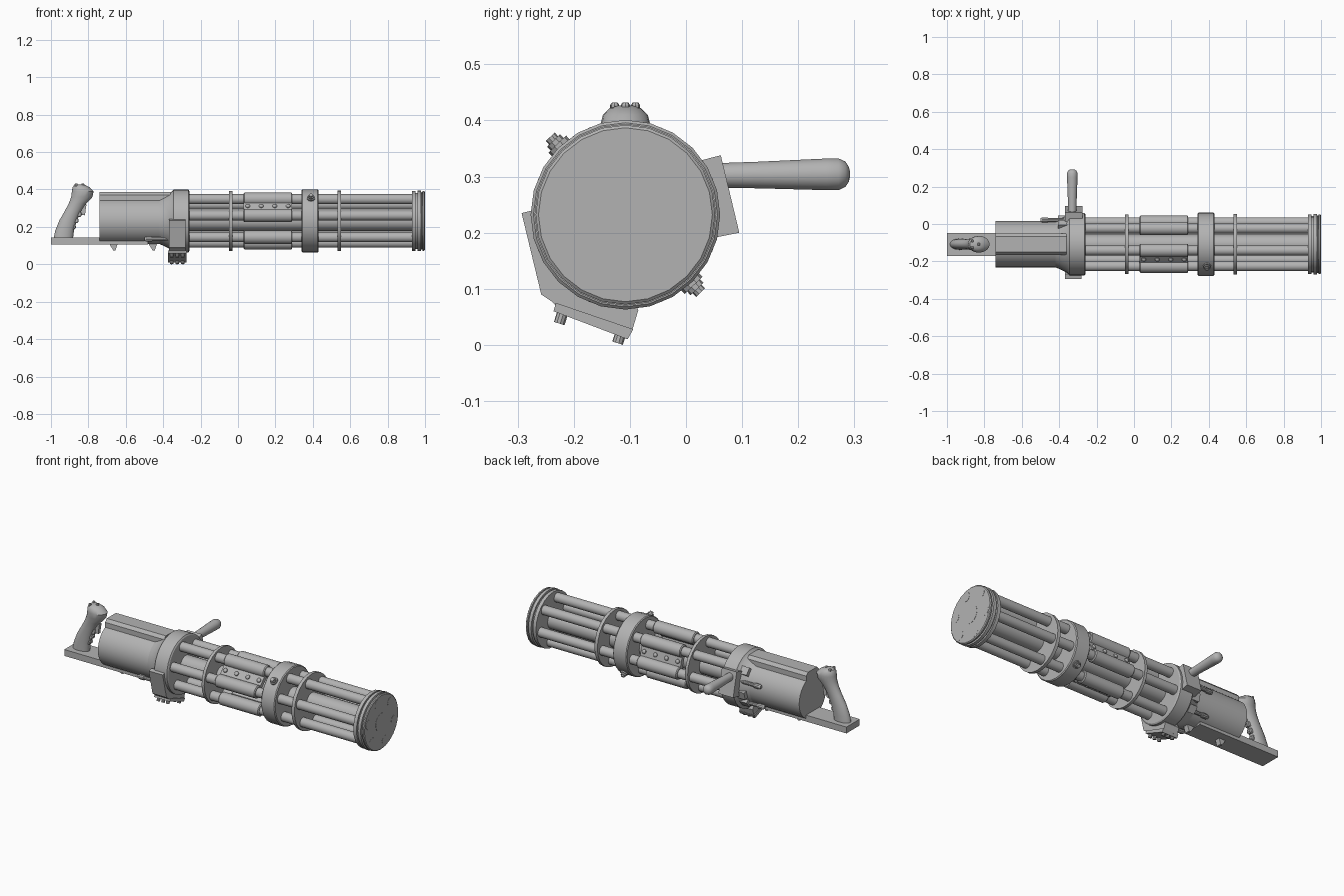
import bpy, bmesh, math
from mathutils import Vector

if "Cube" in bpy.data.objects:
    bpy.data.objects.remove(bpy.data.objects["Cube"])

CY, CZ = -0.108, 0.232          # barrel axis
ROLL = -14                      # roll of the barrel cluster, degrees

mat = bpy.data.materials.new("gunmetal grey")
mat.diffuse_color = (0.45, 0.45, 0.45, 1)
mat.use_nodes = True
mat.node_tree.nodes["Principled BSDF"].inputs["Base Color"].default_value = mat.diffuse_color


def finish(name, bm, smooth=True):
    bmesh.ops.recalc_face_normals(bm, faces=bm.faces)
    me = bpy.data.meshes.new(name)
    bm.to_mesh(me)
    bm.free()
    me.materials.append(mat)
    ob = bpy.data.objects.new(name, me)
    bpy.context.collection.objects.link(ob)
    if smooth:
        bpy.ops.object.select_all(action='DESELECT')
        ob.select_set(True)
        bpy.context.view_layer.objects.active = ob
        bpy.ops.object.shade_smooth_by_angle(angle=math.radians(32))
    return ob


def skin(bm, rings):
    rings = [[bm.verts.new(p) for p in r] for r in rings]
    n = len(rings[0])
    for a, b in zip(rings, rings[1:]):
        for i in range(n):
            j = (i + 1) % n
            bm.faces.new((a[i], a[j], b[j], b[i]))
    bm.faces.new(rings[0])
    bm.faces.new(rings[-1])


def lathe(name, origin, axis, profile, n=24):
    """Solid of revolution; profile is (distance along axis, radius)."""
    o, d = Vector(origin), Vector(axis).normalized()
    u = d.orthogonal().normalized()
    v = d.cross(u)
    ang = [2 * math.pi * i / n for i in range(n)]
    bm = bmesh.new()
    skin(bm, [[o + d * t + (u * math.cos(a) + v * math.sin(a)) * r for a in ang]
              for t, r in profile])
    return finish(name, bm)


def turned(name, profile, y=CY, z=CZ, n=24):
    return lathe(name, (0, y, z), (1, 0, 0), profile, n)


def prism(name, pts, lo, hi, axis='X'):
    """Polygon in yz (axis X) or xz (axis Y), extruded along the axis."""
    put = (lambda p, h: (h, p[0], p[1])) if axis == 'X' else (lambda p, h: (p[0], h, p[1]))
    bm = bmesh.new()
    skin(bm, [[put(p, h) for p in pts] for h in (lo, hi)])
    return finish(name, bm, False)


def polar(deg, r):
    a = math.radians(deg)
    return CY + r * math.cos(a), CZ + r * math.sin(a)


def radial(name, x, deg, r, profile, n=12):
    y, z = polar(deg, r)
    a = math.radians(deg)
    return lathe(name, (x, y, z), (0, math.cos(a), math.sin(a)), profile, n)


# Barrels with their middle sleeves
for i in range(6):
    y, z = polar(ROLL + 60 * i, 0.121)
    turned(f"barrel_{i+1}", [(-0.3, 0.027), (1.0, 0.027)], y, z, 20)
    turned(f"barrel_sleeve_{i+1}", [(0.03, 0.031), (0.035, 0.036), (0.285, 0.036), (0.29, 0.031)], y, z, 20)
turned("centre_shaft", [(-0.3, 0.053), (1.0, 0.053)])

# Riveted plates joining pairs of sleeves
for k in range(3):
    deg = ROLL + 30 + 120 * k
    a = math.radians(deg)
    t = Vector((-math.sin(a), math.cos(a))) * 0.06
    lo, hi = Vector(polar(deg, 0.09)), Vector(polar(deg, 0.113))
    prism(f"sleeve_plate_{k+1}", [lo - t, hi - t, hi + t, lo + t], 0.03, 0.29)
    for j in range(4):
        radial(f"rivet_{k+1}_{j+1}", 0.052 + 0.072 * j, deg, 0.112,
               [(0, 0.013), (0.005, 0.012), (0.009, 0.008), (0.011, 0.002)], 10)

# Clamp discs, wide ring and muzzle
turned("rear_disc", [(-0.047, 0.16), (-0.03, 0.16)])
turned("middle_ring", [(0.34, 0.164), (0.345, 0.169), (0.425, 0.169), (0.43, 0.164)])
turned("front_disc", [(0.533, 0.162), (0.552, 0.162)])
turned("muzzle_disc", [(0.93, 0.16), (0.95, 0.16)])
turned("muzzle_core", [(0.95, 0.15), (0.97, 0.15)])
turned("muzzle_cap", [(0.96, 0.162), (0.978, 0.162), (0.98, 0.153), (0.985, 0.153),
                      (0.987, 0.16), (0.995, 0.16), (0.999, 0.155)])

# Bolts on the wide ring
for k, deg in enumerate((134, 314)):
    radial(f"ring_bolt_{k+1}", 0.39, deg, 0.16,
           [(0, 0.022), (0.015, 0.022), (0.015, 0.016), (0.024, 0.016), (0.024, 0.011), (0.033, 0.011)], 10)

# Motor body, cone and mounting collar
turned("motor_body", [(-0.74, 0.124), (-0.38, 0.124)], n=32)
turned("mounting_collar", [(-0.42, 0.124), (-0.4, 0.132), (-0.355, 0.155), (-0.345, 0.168), (-0.265, 0.168),
                           (-0.26, 0.16)], n=32)
prism("top_cover", [(-0.165, 0.3), (-0.165, 0.37), (-0.15, 0.387), (-0.066, 0.387),
                    (-0.05, 0.37), (-0.05, 0.3)], -0.74, -0.36)
prism("base_plate", [(-0.17, 0.107), (-0.17, 0.144), (-0.048, 0.144), (-0.048, 0.107)], -1.0, -0.48)

# Small fins under the body
for k, x in enumerate((-0.67, -0.46)):
    prism(f"under_fin_{k+1}", [(x - 0.025, 0.12), (x + 0.03, 0.12), (x + 0.015, 0.075), (x + 0.003, 0.075)],
          CY - 0.015, CY + 0.015, 'Y')

# Connector rods and tabs around the back of the collar
for k, deg in enumerate((16, 226, 316)):
    y, z = polar(deg, 0.135)
    turned(f"connector_rod_{k+1}", [(-0.5, 0.009), (-0.49, 0.014), (-0.46, 0.014), (-0.46, 0.01), (-0.34, 0.01)], y, z, 10)
for k, deg in enumerate((-14, -40, 40)):
    a = math.radians(deg)
    t = Vector((-math.sin(a), math.cos(a))) * 0.022
    lo, hi = Vector(polar(deg, 0.11)), Vector(polar(deg, 0.152))
    prism(f"collar_tab_{k+1}", [lo - t, hi - t, hi + t, lo + t], -0.405, -0.34)

# Feed box under the collar with bolts
prism("feed_box", [(-0.293, 0.235), (-0.268, 0.241), (-0.19, 0.2), (-0.12, 0.13), (-0.085, 0.062),
                   (-0.097, 0.022), (-0.232, 0.07), (-0.24, 0.078), (-0.258, 0.09)], -0.37, -0.28)
prism("feed_box_plate", [(-0.236, 0.06), (-0.232, 0.075), (-0.094, 0.028), (-0.104, 0.01)], -0.375, -0.275)
for k, (y, z) in enumerate(((-0.219, 0.06), (-0.115, 0.025))):
    for j, x in enumerate((-0.355, -0.325, -0.295)):
        lathe(f"feed_bolt_{k+1}_{j+1}", (x, y, z), (0, -0.3, -0.95), [(0, 0.01), (0.023, 0.01)], 10)

# Side handle and its mount
prism("handle_mount", [(0.0, 0.322), (0.062, 0.338), (0.095, 0.2), (0.03, 0.187)], -0.37, -0.275)
lathe("side_handle", (-0.33, 0.05, 0.302), (0, 1, 0.01),
      [(0, 0.022), (0.08, 0.024), (0.2, 0.0285), (0.222, 0.0285), (0.234, 0.023), (0.24, 0.014), (0.2425, 0.004)], 20)

# Rear grip: stacked ellipses (x, z, half length, half width)
sections = [(-0.935, 0.13, 0.052, 0.03), (-0.927, 0.18, 0.05, 0.03), (-0.908, 0.235, 0.047, 0.029),
            (-0.882, 0.285, 0.044, 0.029), (-0.858, 0.325, 0.047, 0.032), (-0.835, 0.36, 0.057, 0.04),
            (-0.83, 0.39, 0.058, 0.045), (-0.838, 0.41, 0.047, 0.04), (-0.845, 0.422, 0.032, 0.028),
            (-0.848, 0.427, 0.012, 0.012)]
bm = bmesh.new()
skin(bm, [[(x + a * math.cos(i * math.pi / 10), CY + w * math.sin(i * math.pi / 10), z) for i in range(20)]
          for x, z, a, w in sections])
finish("rear_grip", bm)
for k, (x, z) in enumerate(((-0.872, 0.2), (-0.857, 0.235), (-0.84, 0.268))):
    lathe(f"finger_ridge_{k+1}", (x - 0.01, CY - 0.015, z), (0, 1, 0), [(0, 0.012), (0.005, 0.016), (0.025, 0.016), (0.03, 0.012)], 10)
prism("trigger", [(-0.84, 0.32), (-0.81, 0.32), (-0.815, 0.29), (-0.818, 0.262), (-0.835, 0.265)],
      CY - 0.01, CY + 0.01, 'Y')
for k, (x, y) in enumerate(((-0.865, -0.127), (-0.865, -0.09), (-0.83, CY))):
    lathe(f"grip_button_{k+1}", (x, y, 0.4), (0, 0, 1), [(0, 0.008), (0.028, 0.008), (0.032, 0.005)], 8)
